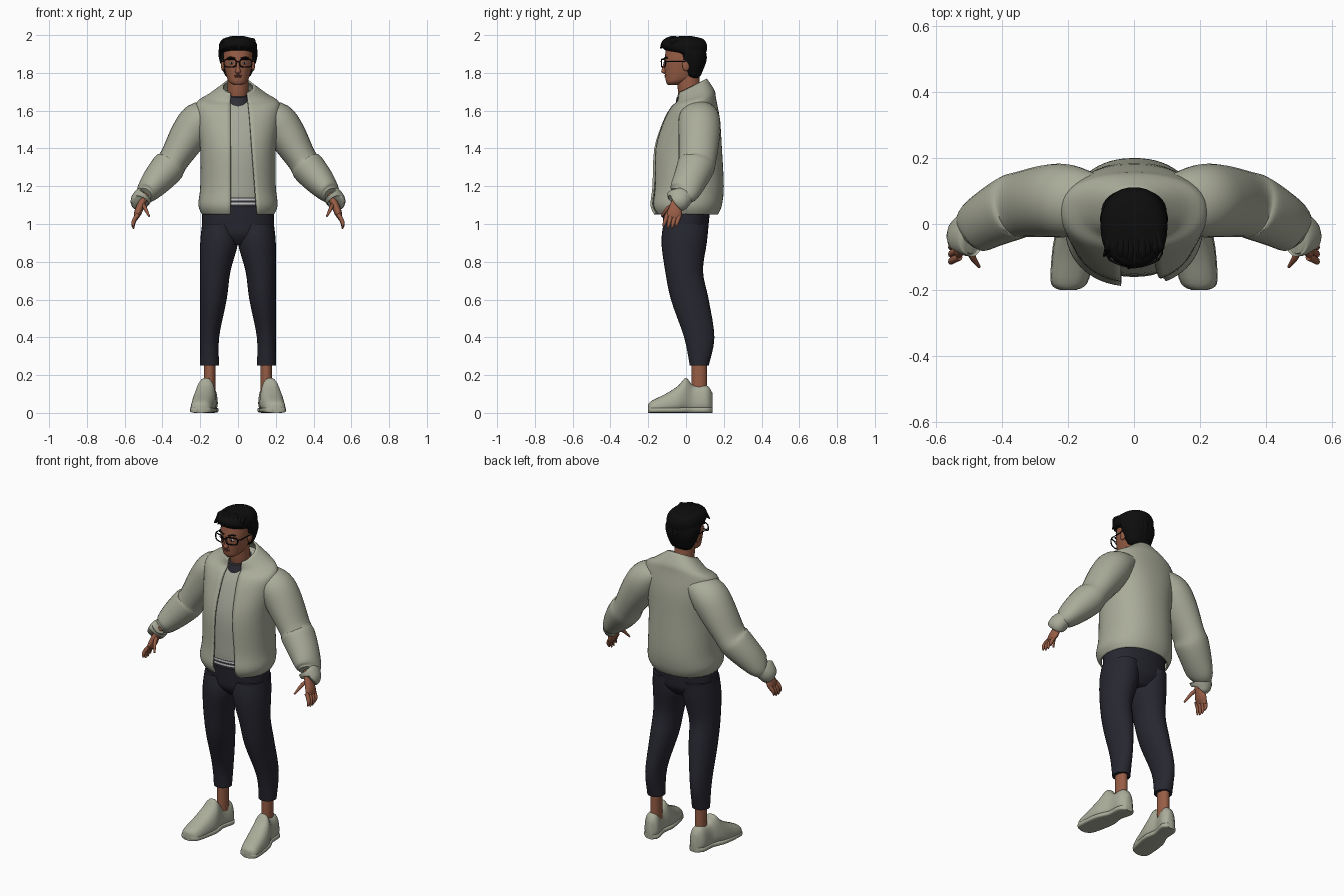
import bpy, bmesh, math, random
from mathutils import Vector

cube = bpy.data.objects.get("Cube")
if cube:
    bpy.data.objects.remove(cube, do_unlink=True)
random.seed(4)
ACROSS, DEPTH, UP = Vector((1, 0, 0)), Vector((0, 1, 0)), Vector((0, 0, 1))


def material(name, red, green, blue):
    mat = bpy.data.materials.new(name)
    mat.use_nodes = True
    mat.diffuse_color = (red, green, blue, 1)
    shader = mat.node_tree.nodes["Principled BSDF"]
    shader.inputs["Base Color"].default_value = mat.diffuse_color
    shader.inputs["Roughness"].default_value = .8
    return mat


SAGE = material("sage cloth", .4, .41, .32)
SHIRT = material("pale shirt", .38, .39, .32)
NAVY = material("dark trousers", .02, .02, .03)
SKIN = material("skin", .31, .11, .06)
LIPS = material("lips", .17, .05, .04)
HAIR = material("black hair", .004, .004, .004)
WHITE = material("white", .6, .6, .6)
CHARCOAL = material("charcoal knit", .03, .03, .04)


def smooth(obj):
    bpy.ops.object.select_all(action='DESELECT')
    obj.select_set(True)
    bpy.context.view_layer.objects.active = obj
    bpy.ops.object.shade_smooth_by_angle(angle=math.radians(50))


def resample(points, steps):
    """Smooth curve through the ring settings."""
    result = []
    for i, (start, end) in enumerate(zip(points, points[1:])):
        before = points[max(i - 1, 0)]
        after = points[min(i + 2, len(points) - 1)]
        for step in range(steps):
            t = step / steps
            blend = t * t * (3 - 2 * t)
            ease_in, ease_out = t * (1 - t) ** 2 / 2, t * t * (t - 1) / 2
            result.append([b + (c - b) * blend + (c - a) * ease_in + (d - b) * ease_out
                           for a, b, c, d in zip(before, start, end, after)])
    return result + [list(points[-1])]


def rounded(angle, power):
    """Cosine and sine of a superellipse."""
    return [math.copysign(abs(value) ** power, value) for value in (math.cos(angle), math.sin(angle))]


def loft(name, points, mats, ref=DEPTH, axis=None, sides=28, steps=4, power=1, taper=0, gap=None):
    """Skin rings (x, y, z, radius, radius along ref, tilt); gap leaves the front open."""
    rings = resample([tuple(p) + (0,) * (6 - len(p)) for p in points], steps)
    centres = [Vector(ring[:3]) for ring in rings]
    bm = bmesh.new()
    rows = []
    for i, (x, y, z, wide, deep, tilt) in enumerate(rings):
        ahead = centres[min(i + 1, len(rings) - 1)]
        along = axis or (ahead - centres[max(i - 1, 0)]).normalized()
        v = (ref - along * ref.dot(along)).normalized()
        u = v.cross(along)
        first, last = 0, math.tau
        if gap:
            left, right = gap(z)
            first = math.asin((left / wide) ** (1 / power)) - math.pi / 2
            last = math.pi * 1.5 - math.asin((right / wide) ** (1 / power))
        row = []
        for j in range(sides + bool(gap)):
            c, s = rounded(first + (last - first) * j / sides, power)
            spot = centres[i] + u * wide * c * (1 - taper * s) + v * deep * s + UP * tilt * s
            row.append(bm.verts.new(spot))
        rows.append(row)
    for i, (low, high) in enumerate(zip(rows, rows[1:])):
        for j in range(sides):
            k = (j + 1) % len(low)
            face = bm.faces.new((low[j], low[k], high[k], high[j]))
            face.material_index = i % len(mats)
    if not gap:
        bm.faces.new(rows[0][::-1])
        bm.faces.new(rows[-1])
    mesh = bpy.data.meshes.new(name)
    bm.to_mesh(mesh)
    bm.free()
    for mat in mats:
        mesh.materials.append(mat)
    obj = bpy.data.objects.new(name, mesh)
    bpy.context.collection.objects.link(obj)
    smooth(obj)
    return obj


def stack(name, rows, mats, **options):
    """Level rings on the centre line: (z, y, half width, half depth, tilt)."""
    rings = [(0, y, z, wide, *rest) for z, y, wide, *rest in rows]
    return loft(name, rings, mats, axis=UP, **options)


def ball(name, location, size, mat):
    bpy.ops.mesh.primitive_uv_sphere_add(segments=20, ring_count=12, location=location)
    obj = bpy.context.object
    obj.name, obj.scale = name, size
    obj.data.materials.append(mat)
    smooth(obj)


def wire(name, points, radius, cyclic=False):
    curve = bpy.data.curves.new(name, 'CURVE')
    curve.dimensions, curve.bevel_depth, curve.bevel_resolution = '3D', radius, 2
    spline = curve.splines.new('POLY')
    spline.points.add(len(points) - 1)
    for target, place in zip(spline.points, points):
        target.co = (*place, 1)
    spline.use_cyclic_u = cyclic
    curve.materials.append(HAIR)
    bpy.context.collection.objects.link(bpy.data.objects.new(name, curve))


# Open jacket body, its opening widening towards the hem
torso = [(1.05, 0, .19, .17, 0), (1.1, 0, .21, .19, 0), (1.2, .01, .2, .19, 0), (1.4, .01, .2, .18, 0),
         (1.55, .03, .22, .15, 0), (1.64, .04, .22, .12, .02), (1.68, .05, .16, .1, .03),
         (1.73, .03, .08, .08, .04)]
jacket = stack("jacket_body", torso, [SAGE], sides=56, power=.9,
               gap=lambda z: (.05 + max(0, 1.7 - z) * .08, .04))
shell = jacket.modifiers.new("thickness", 'SOLIDIFY')
shell.thickness, shell.offset = .01, -1

# Shirt follows the jacket, with a striped hem and a dark neck band
inner = [(z, y, wide - .02, deep - .02, tilt) for z, y, wide, deep, tilt in torso]
stack("shirt", [(1.14, *inner[2][1:])] + inner[2:7], [SHIRT], sides=48, power=.9)
stack("shirt_hem", [(1.09, .01, .18, .17), (1.15, .01, .18, .17)],
      [CHARCOAL, CHARCOAL, WHITE, CHARCOAL, WHITE, CHARCOAL, WHITE], steps=7, sides=48, power=.9)
stack("shirt_collar", [(1.63, .02, .07, .08, .02), (1.69, .02, .06, .07, .02)], [CHARCOAL])

stack("trouser_seat", [(.89, 0, .09, .07), (.94, 0, .17, .11), (1, 0, .19, .12), (1.11, 0, .19, .13)],
      [NAVY], power=.9)

sleeve = [(.12, .06, 1.6, .06, .09), (.2, .07, 1.55, .1, .11), (.26, .07, 1.47, .1, .11),
          (.34, .06, 1.34, .08, .1), (.37, .05, 1.3, .09, .1), (.43, .02, 1.23, .08, .09),
          (.48, -.01, 1.17, .06, .08), (.5, -.03, 1.15, .04, .06)]
cuff = [(.49, -.03, 1.16, .04, .06), (.5, -.03, 1.15, .05, .07), (.52, -.04, 1.12, .05, .06),
        (.52, -.05, 1.11, .04, .05)]
leg = [(.15, .07, .25, .05, .05), (.15, .07, .4, .05, .08), (.13, .02, .6, .07, .1),
       (.12, -.01, .75, .08, .1), (.1, -.01, .9, .1, .12), (.1, 0, 1, .09, .12)]
ankle = [(.15, .07, .1, .03, .04), (.15, .07, .28, .03, .04)]
palm = [(.49, -.03, 1.15, .02, .03), (.51, -.05, 1.11, .02, .03), (.53, -.06, 1.06, .02, .04),
        (.54, -.07, 1.03, .01, .04)]
thumb = [(.5, -.07, 1.1, .01, .01), (.49, -.1, 1.08, .01, .01), (.47, -.13, 1.04, .005, .005)]
# Shoe sections from toe to heel: y, half width, half height
last_shape = [(-.2, .02, .02), (-.18, .05, .03), (-.1, .06, .05), (-.04, .06, .07), (0, .05, .09),
              (.04, .04, .07), (.11, .045, .07), (.14, .02, .05)]

for side, s in (("left", 1), ("right", -1)):
    def limb(part, points, mat, **options):
        loft(f"{side}_{part}", [(s * x, *rest) for x, *rest in points], [mat], **options)

    limb("sleeve", sleeve, SAGE)
    limb("cuff", cuff, SAGE)
    limb("trouser_leg", leg, NAVY, axis=UP)
    limb("ankle", ankle, SKIN, axis=UP)

    # Shoe, toes turned outwards
    upper = [(.17 - y * .15, y, tall + .005, wide, tall) for y, wide, tall in last_shape]
    sole = [(x, y, .015, wide + .005, .015) for x, y, z, wide, tall in upper]
    limb("shoe", upper, SAGE, ref=UP, axis=DEPTH, power=.75, taper=.18)
    limb("sole", sole, SAGE, ref=UP, axis=DEPTH, power=.5)

    # Hand with tapering, forward-curling fingers
    limb("palm", palm, SKIN, sides=16)
    limb("thumb", thumb, SKIN, sides=10)
    for i in range(4):
        length = .08 - .01 * abs(i - 1.5)
        finger = []
        for step in range(5):
            t = step / 4
            radius = .011 * math.sqrt(1.1 - t ** 3)
            finger.append((.53 + .025 * math.sin(t * 2), i * .022 - .1 - .02 * t,
                           1.05 - length * t, radius, radius))
        limb(f"finger_{i + 1}", finger, SKIN, sides=10)

    # Face features
    ball(side + "_eye", (s * .034, -.107, 1.852), (.014, .006, .007), WHITE)
    ball(side + "_pupil", (s * .034, -.112, 1.852), (.006, .003, .006), HAIR)
    ball(side + "_ear", (s * .08, 0, 1.84), (.01, .02, .03), SKIN)
    brow = [(s * x, 6 * x * x - .116, 1.882 - abs(x - .04) / 4) for x in (.014, .03, .04, .054)]
    wire(side + "_eyebrow", brow, .0045)

    # Spectacles curving round the face
    rim = []
    for j in range(24):
        c, d = rounded(math.tau * j / 24, .6)
        x = .042 + .032 * c
        rim.append((s * x, 4 * x * x - .13, 1.852 + .021 * d))
    wire(side + "_lens_rim", rim, .0035, cyclic=True)
    wire(side + "_spectacle_arm", [(s * .074, -.108, 1.86), (s * .085, -.09, 1.86), (s * .087, 0, 1.86)], .003)
wire("spectacle_bridge", [(-.011, -.13, 1.857), (0, -.132, 1.86), (.011, -.13, 1.857)], .003)

# Neck and head
stack("neck", [(1.62, .04, .05, .06), (1.69, .02, .055, .06), (1.78, .01, .055, .06)], [SKIN])
stack("head", [(1.735, -.07, .02, .025), (1.75, -.055, .045, .05), (1.78, -.03, .06, .08),
               (1.85, -.015, .076, .1), (1.9, -.01, .078, .1), (1.94, 0, .075, .1), (1.98, 0, .04, .06)],
      [SKIN], sides=36, power=.9)
stack("nose", [(1.795, -.11, .006, .006), (1.805, -.113, .015, .018), (1.83, -.112, .009, .013),
               (1.865, -.11, .007, .006)], [SKIN], sides=16)
ball("upper_lip", (0, -.107, 1.787), (.022, .007, .004), LIPS)
ball("lower_lip", (0, -.106, 1.779), (.018, .008, .005), LIPS)

# Hair mass, swept over the forehead
stack("hair", [(1.77, .04, .04, .02), (1.79, .04, .07, .04), (1.86, .035, .095, .07), (1.9, .03, .1, .075),
               (1.92, 0, .1, .11), (1.95, -.01, .1, .12), (1.98, -.01, .08, .1), (1.995, 0, .03, .03)],
      [HAIR], sides=36, power=.9)
for i in range(13):
    x = (i - 6) / 80
    lift = .014 * math.cos(x * 18) + random.uniform(-.006, .004)
    sweep = random.uniform(-.02, .01)
    back = abs(x) / 2
    loft(f"fringe_lock_{i + 1}", [
        (x * .8, .02, 1.97, .01, .01), (x, -.06, 1.965 + lift, .015, .015),
        (x, back - .11, 1.955 + lift, .015, .015),
        (x + sweep, back - .135, 1.92 + lift, .003, .003)], [HAIR], ref=ACROSS, sides=10)
for i in range(9):
    angle = math.pi * (i + .5) / 9
    out = Vector((math.cos(angle), math.sin(angle), 0))
    tip = random.uniform(1.8, 1.82)
    loft(f"back_lock_{i + 1}", [
        (*(out * .075).xy, 1.96, .01, .01), (*(out * .092).xy, 1.92, .02, .012),
        (*(out * .09 + DEPTH * .01).xy, 1.87, .018, .01),
        (*(out * .075 + DEPTH * .01).xy, tip, .003, .003)], [HAIR], ref=out, sides=10)
